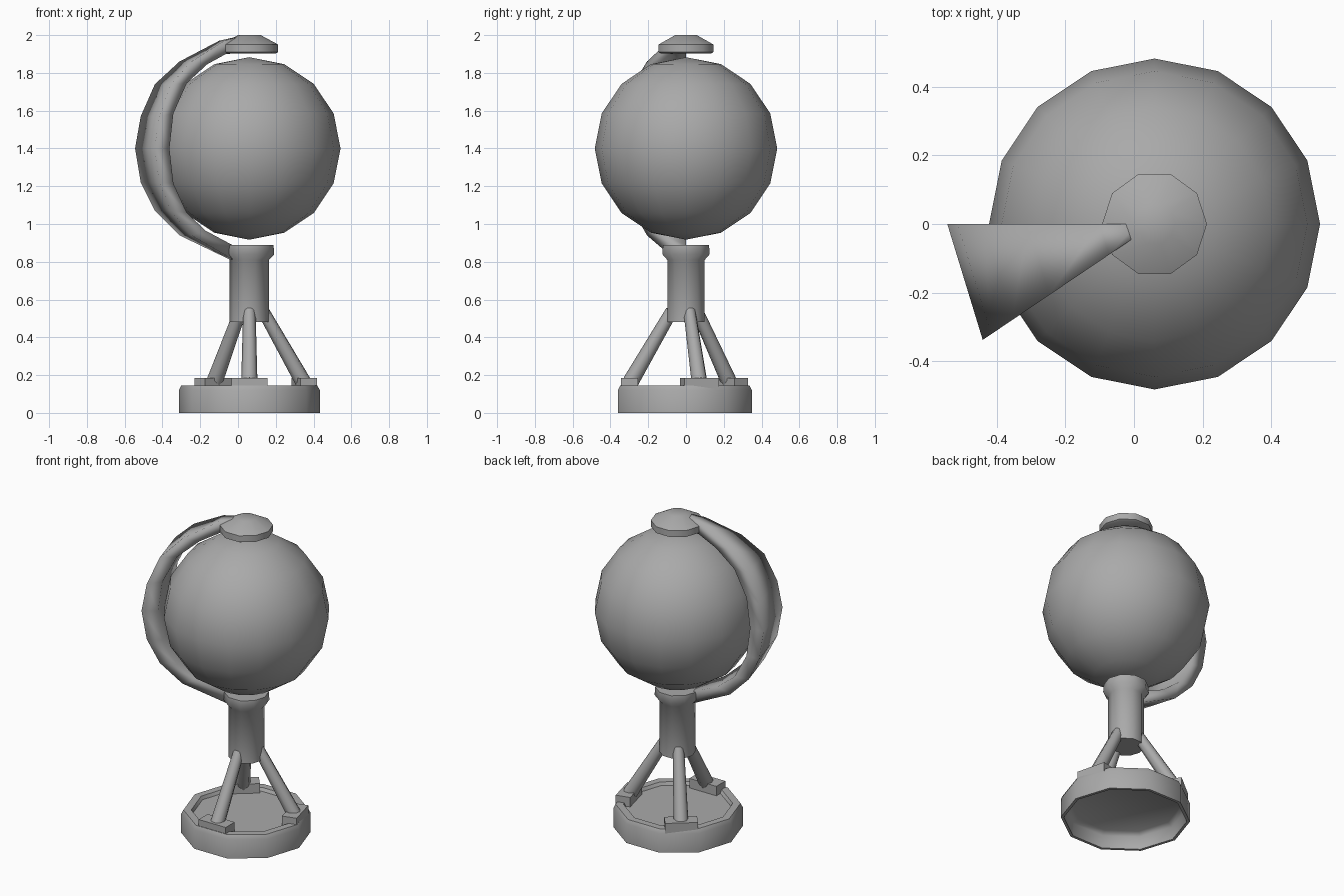
import bpy, bmesh, math
from mathutils import Vector, Matrix

cube = bpy.data.objects.get("Cube")
if cube:
    bpy.data.objects.remove(cube, do_unlink=True)

AXIS = Vector((0.06, 0, 0))

grey = bpy.data.materials.new("plain grey")
grey.use_nodes = True
colour = (0.4, 0.4, 0.4, 1)
grey.diffuse_color = colour
grey.node_tree.nodes["Principled BSDF"].inputs["Base Color"].default_value = colour


def finish(name, bm, angle):
    """Turn a bmesh into a smooth shaded grey object on the main axis."""
    bmesh.ops.recalc_face_normals(bm, faces=bm.faces)
    mesh = bpy.data.meshes.new(name)
    bm.to_mesh(mesh)
    bm.free()
    mesh.materials.append(grey)
    obj = bpy.data.objects.new(name, mesh)
    obj.location = AXIS
    bpy.context.collection.objects.link(obj)
    bpy.ops.object.select_all(action='DESELECT')
    obj.select_set(True)
    bpy.context.view_layer.objects.active = obj
    bpy.ops.object.shade_smooth_by_angle(angle=math.radians(angle))
    return obj


def lathe(name, profile, sides=10, angle=60):
    """Turn a closed (radius, height) profile; both ends are capped."""
    bm = bmesh.new()
    rings = []
    for r, z in profile:
        rings.append([bm.verts.new((r * math.cos(a), r * math.sin(a), z))
                      for a in (math.tau * i / sides for i in range(sides))])
    for low, high in zip(rings, rings[1:]):
        for i in range(sides):
            j = (i + 1) % sides
            bm.faces.new((low[i], low[j], high[j], high[i]))
    bm.faces.new(rings[0])
    bm.faces.new(rings[-1])
    return finish(name, bm, angle)


# Globe
bm = bmesh.new()
bmesh.ops.create_uvsphere(bm, u_segments=16, v_segments=8, radius=0.483)
bmesh.ops.translate(bm, verts=bm.verts, vec=(0, 0, 1.4))
finish("globe", bm, 180)

# Hollow base, column with collar, and top cap
base = lathe("base", [(0.32, 0.1), (0.35, 0.08), (0.355, 0), (0.373, 0), (0.373, 0.12),
                      (0.36, 0.145), (0.315, 0.145), (0.305, 0.125)])
base.location.y = -0.006
lathe("column", [(0.104, 0.48), (0.104, 0.81), (0.132, 0.84), (0.128, 0.89)])
lathe("top_cap", [(0.14, 1.903), (0.153, 1.91), (0.153, 1.95), (0.06, 2.0)])

# Curved arm: a wedge between two planes through the axis
outer = [(0.05, 1.995), (0.16, 1.97), (0.37, 1.86), (0.5, 1.74), (0.575, 1.57), (0.605, 1.4),
         (0.575, 1.22), (0.5, 1.07), (0.37, 0.94), (0.1, 0.81)]
inner = [(0.05, 1.905), (0.15, 1.9), (0.27, 1.845), (0.4, 1.745), (0.485, 1.585), (0.51, 1.4),
         (0.485, 1.215), (0.4, 1.06), (0.28, 0.965), (0.1, 0.885)]
bm = bmesh.new()
rows = []
for degrees in (180, 214):
    turn = Matrix.Rotation(math.radians(degrees), 3, 'Z')
    rows.append([[bm.verts.new(turn @ Vector((r, 0, z))) for r, z in line]
                 for line in (outer, inner)])
(out_a, in_a), (out_b, in_b) = rows
loop = (out_a, out_b, in_b, in_a)
for k in range(len(outer) - 1):
    for p, q in zip(loop, loop[1:] + loop[:1]):
        bm.faces.new((p[k], q[k], q[k + 1], p[k + 1]))
for k in (0, -1):
    bm.faces.new([line[k] for line in loop])
finish("curved_arm", bm, 120)

# Three splayed legs, each on a foot block
for name, degrees in (("front", -90), ("left", 14), ("back", 129)):
    turn = Matrix.Rotation(math.radians(degrees), 4, 'Z')
    top, bottom = Vector((0.075, 0, 0.54)), Vector((0.293, 0, 0.165))
    span = top - bottom
    bm = bmesh.new()
    bmesh.ops.create_cone(bm, cap_ends=True, segments=8, radius1=0.043, radius2=0.033,
                          depth=span.length)
    aim = span.to_track_quat('Z', 'Y').to_matrix().to_4x4()
    place = Matrix.Translation((top + bottom) / 2) @ aim
    bmesh.ops.transform(bm, matrix=turn @ place, verts=bm.verts)
    finish(name + "_leg", bm, 60)

    bm = bmesh.new()
    bmesh.ops.create_cube(bm, size=1)
    box = Matrix.Translation((0.3, 0, 0.153)) @ Matrix.Diagonal((0.09, 0.19, 0.064, 1))
    bmesh.ops.transform(bm, matrix=turn @ box, verts=bm.verts)
    finish(name + "_foot", bm, 30)
